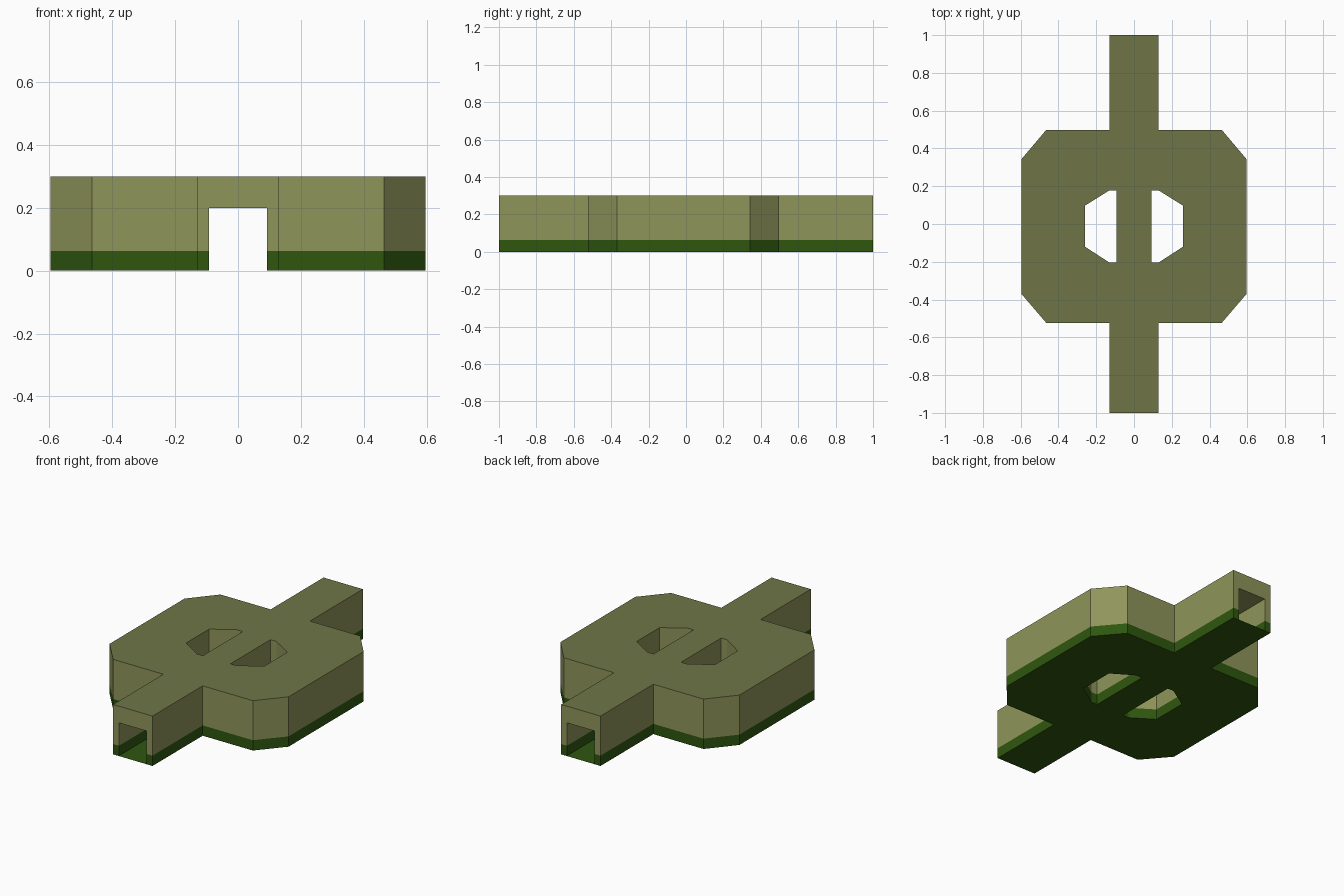
import bpy, bmesh

if "Cube" in bpy.data.objects:
    bpy.data.objects.remove(bpy.data.objects["Cube"])

H, BAND, CEIL = 0.30, 0.062, 0.20      # block height, green skirting height, tunnel ceiling
TW = 0.092                             # tunnel half width


def material(name, rgb):
    m = bpy.data.materials.new(name)
    m.diffuse_color = (*rgb, 1.0)
    m.use_nodes = True
    m.node_tree.nodes["Principled BSDF"].inputs["Base Color"].default_value = m.diffuse_color
    return m


MATS = [material("olive_wall", (0.275, 0.301, 0.104)),
        material("dark_olive_top", (0.156, 0.178, 0.064)),
        material("deep_green", (0.028, 0.094, 0.0048))]
OLIVE, TOP, GREEN = 0, 1, 2


def finish(name, bm):
    me = bpy.data.meshes.new(name)
    bm.to_mesh(me)
    bm.free()
    for m in MATS:
        me.materials.append(m)
    ob = bpy.data.objects.new(name, me)
    bpy.context.collection.objects.link(ob)


def quad(bm, pts, mat):
    bm.faces.new([bm.verts.new(p) for p in pts]).material_index = mat


def wall(bm, a, b, top):
    """Upright wall from a to b, facing right of travel, green below and olive above."""
    for z0, z1, mat in ((0, BAND, GREEN), (BAND, top, OLIVE)):
        quad(bm, [(*a, z0), (*b, z0), (*b, z1), (*a, z1)], mat)


def sheet(name, loops, z, up, mat):
    """Flat plan with holes at height z."""
    bm = bmesh.new()
    for loop in loops:
        vs = [bm.verts.new((x, y, z)) for x, y in loop]
        for i, v in enumerate(vs):
            bm.edges.new((v, vs[(i + 1) % len(vs)]))
    bmesh.ops.triangle_fill(bm, edges=bm.edges[:], use_beauty=True)
    bm.normal_update()
    for f in bm.faces:
        f.material_index = mat
        if (f.normal.z > 0) != up:
            f.normal_flip()
    bmesh.ops.dissolve_limit(bm, angle_limit=0.01, verts=bm.verts[:], edges=bm.edges[:])
    finish(name, bm)


def mirrored(pts):
    return [(-x, y) for x, y in reversed(pts)]


# Plan: octagonal body with two arms, and two through shafts beside the tunnel
half = [(0.131, -1), (0.131, -0.523), (0.465, -0.523), (0.596, -0.37),
        (0.596, 0.343), (0.465, 0.498), (0.131, 0.498), (0.131, 1)]
outline = half + mirrored(half)
shaft = [(TW, -0.203), (TW, 0.177), (0.132, 0.177), (0.26, 0.097),
         (0.26, -0.12), (0.132, -0.203)]
loops = [outline, shaft, mirrored(shaft)]

# Top and underside
sheet("block_top", loops, H, True, TOP)
sheet("base_plate", loops, 0, False, GREEN)

# Outer walls and shaft walls (arm ends stay open for the tunnel mouths)
bm = bmesh.new()
for loop in loops:
    for i, a in enumerate(loop):
        b = loop[(i + 1) % len(loop)]
        if not (a[1] == b[1] and abs(a[1]) == 1):
            wall(bm, a, b, H)
finish("block_walls", bm)

# Tunnel mouths: jambs and lintel at both ends
bm = bmesh.new()
for s in (1, -1):                       # s = 1 is the front; -1 is the same turned half round
    y, w = -s, 0.131
    wall(bm, (-w * s, y), (-TW * s, y), CEIL)
    wall(bm, (TW * s, y), (w * s, y), CEIL)
    quad(bm, [(-w * s, y, CEIL), (w * s, y, CEIL), (w * s, y, H), (-w * s, y, H)], OLIVE)
finish("tunnel_mouths", bm)

# Tunnel lining: side walls (shared with the shafts in the middle), ceiling and floor
bm = bmesh.new()
for y0, y1 in ((-1, -0.203), (0.177, 1)):
    wall(bm, (-TW, y0), (-TW, y1), CEIL)
    wall(bm, (TW, y1), (TW, y0), CEIL)
for f in bm.faces:                      # face into the tunnel
    f.normal_update()
    if f.normal.x * f.calc_center_median().x > 0:
        f.normal_flip()
quad(bm, [(-TW, -1, CEIL), (-TW, 1, CEIL), (TW, 1, CEIL), (TW, -1, CEIL)], OLIVE)
quad(bm, [(-TW, -1, 0.002), (TW, -1, 0.002), (TW, 1, 0.002), (-TW, 1, 0.002)], GREEN)
finish("tunnel_lining", bm)
